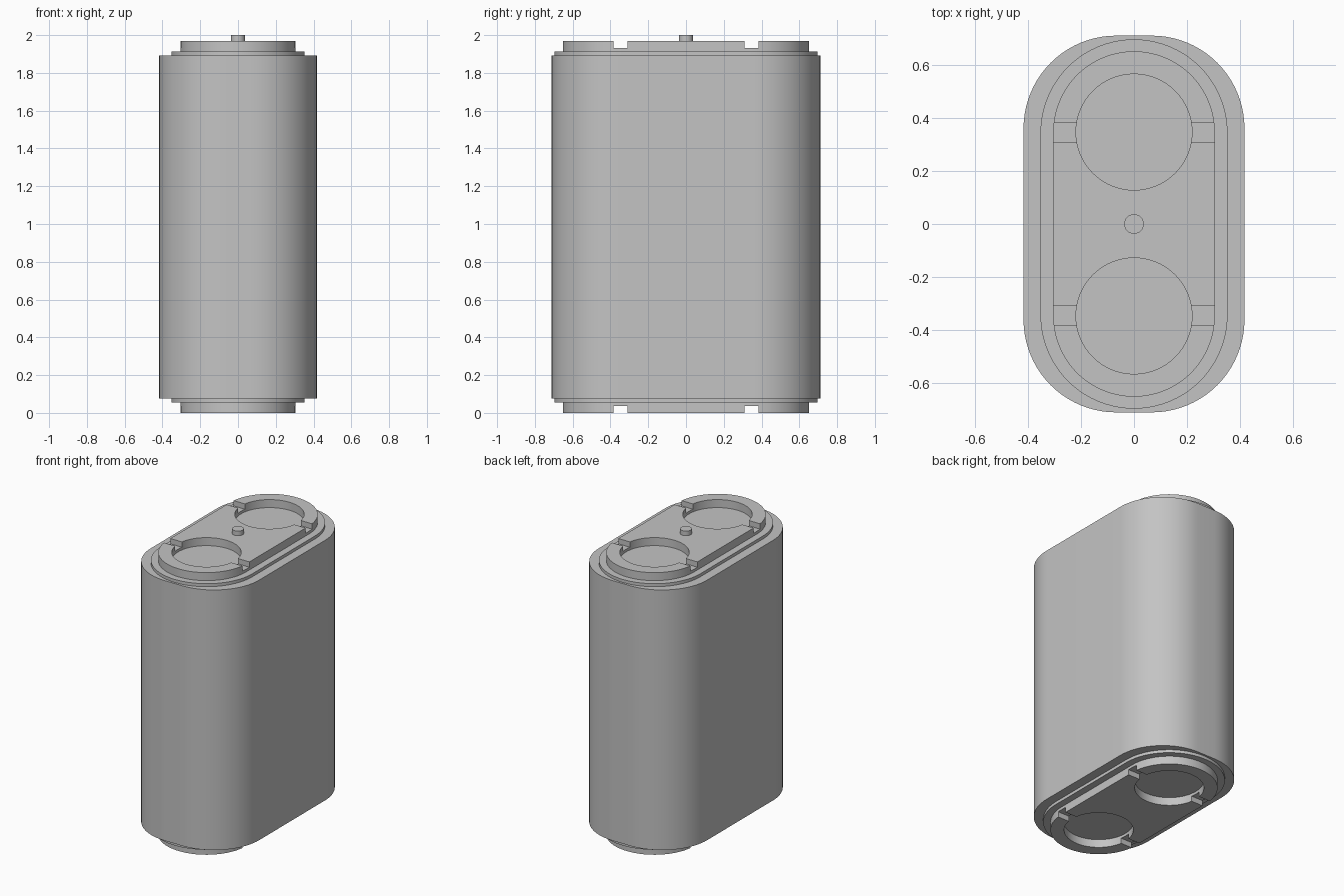
import bpy, bmesh, math

cube = bpy.data.objects.get("Cube")
if cube:
    bpy.data.objects.remove(cube, do_unlink=True)

# Single grey material
grey = bpy.data.materials.new("plain grey")
grey.use_nodes = True
COLOR = (0.55, 0.55, 0.55, 1)
grey.diffuse_color = COLOR
grey.node_tree.nodes["Principled BSDF"].inputs["Base Color"].default_value = COLOR

MID = 0.984          # mirror height between the two ends
POCKET_Y = 0.347


def rounded_outline(hx, hy, r, steps=20):
    """Rounded rectangle; becomes a capsule when r equals hx."""
    pts = []
    for q, (sx, sy) in enumerate([(1, 1), (-1, 1), (-1, -1), (1, -1)]):
        for i in range(steps + 1):
            a = (q + i / steps) * math.pi / 2
            pts.append((sx * (hx - r) + r * math.cos(a),
                        sy * (hy - r) + r * math.sin(a)))
    return pts


def prism(name, outline, z0, z1):
    """Extrude a flat outline between two heights."""
    bm = bmesh.new()
    face = bm.faces.new([bm.verts.new((x, y, z0)) for x, y in outline])
    top = bmesh.ops.extrude_face_region(bm, geom=[face])["geom"]
    bmesh.ops.translate(bm, vec=(0, 0, z1 - z0),
                        verts=[v for v in top if isinstance(v, bmesh.types.BMVert)])
    bmesh.ops.remove_doubles(bm, verts=bm.verts, dist=1e-5)
    bmesh.ops.recalc_face_normals(bm, faces=bm.faces)
    mesh = bpy.data.meshes.new(name)
    bm.to_mesh(mesh)
    bm.free()
    mesh.materials.append(grey)
    obj = bpy.data.objects.new(name, mesh)
    bpy.context.collection.objects.link(obj)
    return obj


def circle(r, cy=0, n=64):
    return [(r * math.cos(math.tau * i / n), cy + r * math.sin(math.tau * i / n))
            for i in range(n)]


def activate(obj):
    bpy.ops.object.select_all(action="DESELECT")
    obj.select_set(True)
    bpy.context.view_layer.objects.active = obj


def cut(obj, cutter):
    activate(obj)
    mod = obj.modifiers.new("cut", "BOOLEAN")
    mod.operation = "DIFFERENCE"
    mod.solver = "EXACT"
    mod.object = cutter
    bpy.ops.object.modifier_apply(modifier=mod.name)
    bpy.data.objects.remove(cutter, do_unlink=True)


# Main shell and the stepped flange at both ends
parts = [
    prism("body", rounded_outline(0.417, 0.711, 0.35), 0.077, 1.891),
    prism("flange", rounded_outline(0.353, 0.697, 0.353), 0.056, 1.912),
    prism("centre_pin", circle(0.037, n=32), 1.95, 2.0),
]

# End caps with two round pockets and shallow side notches
for name, side in (("top_cap", 1), ("bottom_cap", -1)):
    def level(z):
        return MID + side * (z - MID)

    def span(a, b):
        return sorted((level(a), level(b)))

    cap = prism(name, rounded_outline(0.305, 0.652, 0.305), *span(1.912, 1.968))
    for sy in (-1, 1):
        cut(cap, prism("pocket_cutter", circle(0.219, sy * POCKET_Y), *span(1.85, 2.1)))
        slot = [(x, sy * POCKET_Y + y) for x, y in
                ((-0.4, -0.037), (0.4, -0.037), (0.4, 0.037), (-0.4, 0.037))]
        cut(cap, prism("notch_cutter", slot, *span(1.931, 2.1)))
    parts.append(cap)

for obj in parts:
    activate(obj)
    bpy.ops.object.shade_smooth_by_angle(angle=math.radians(30))
